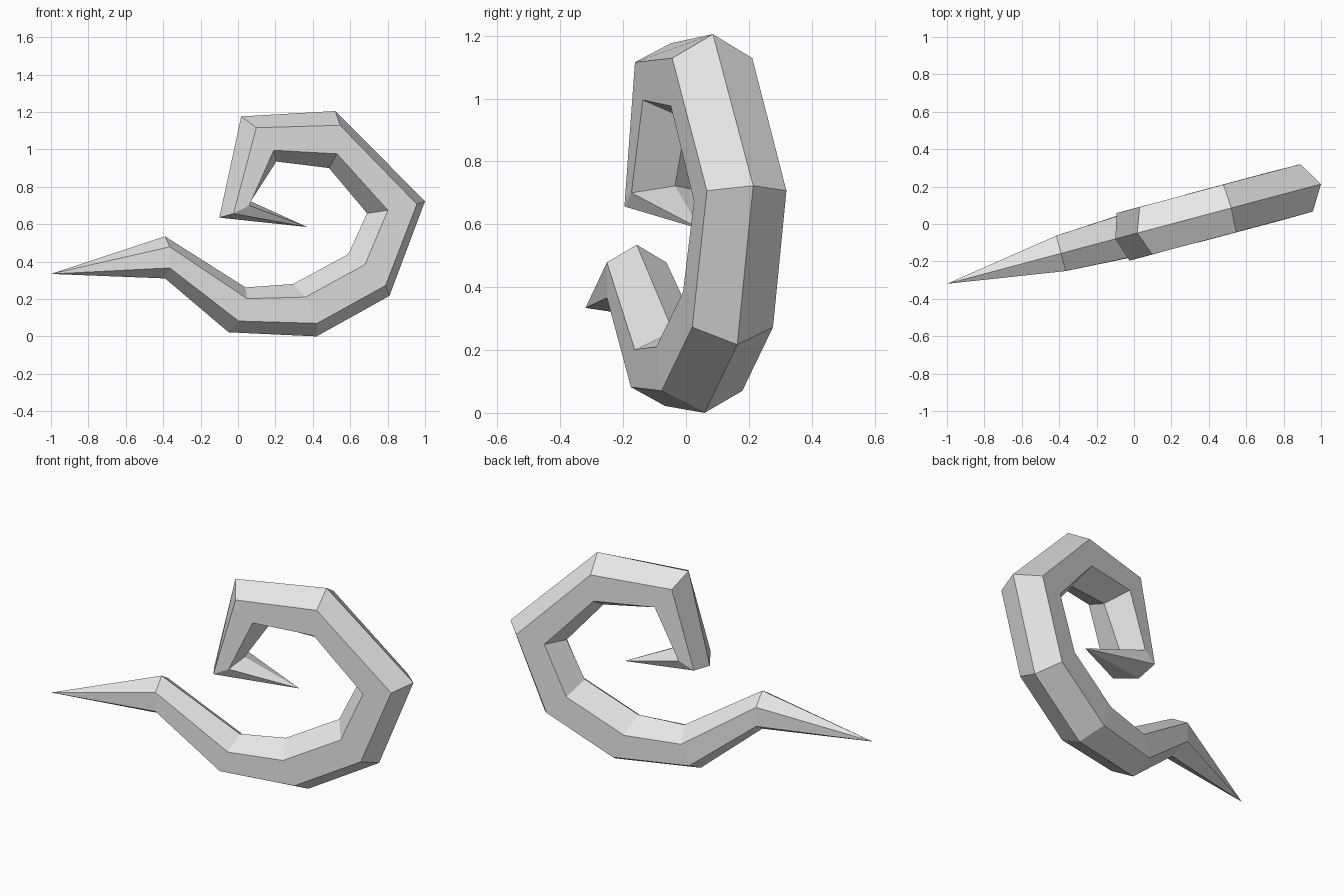
import bpy, bmesh
from mathutils import Vector

if "Cube" in bpy.data.objects:
    bpy.data.objects.remove(bpy.data.objects["Cube"])

# Horn lies in an upright plane turned 15 degrees about z
SLOPE, SHIFT = 0.2667, -0.053
SIDE = Vector((-0.2588, 0.9659, 0))


def on_plane(x, z):
    return Vector((x, SLOPE * x + SHIFT, z))


# Cross-sections: outer ridge x, z, inner ridge x, z, half width
rings = [
    (-0.39, 0.31, -0.39, 0.535, 0.098),
    (-0.05, 0.022, 0.04, 0.262, 0.119),
    (0.42, 0.0, 0.295, 0.28, 0.133),
    (0.81, 0.217, 0.59, 0.44, 0.133),
    (1.0, 0.723, 0.69, 0.658, 0.131),
    (0.52, 1.205, 0.487, 0.90, 0.132),
    (0.017, 1.176, 0.205, 0.935, 0.131),
    (-0.10, 0.635, 0.068, 0.722, 0.132),
]
tip_start, tip_end = (-1.0, 0.334), (0.37, 0.585)

bm = bmesh.new()

# Six-sided rings with a ridge on the outer and inner edge
loops = []
for ox, oz, ix, iz, w in rings:
    o, i = on_plane(ox, oz), on_plane(ix, iz)
    pts = [(0, 0), (0.25, -w), (0.75, -w), (1, 0), (0.75, w), (0.25, w)]
    loops.append([bm.verts.new(o.lerp(i, t) + SIDE * s) for t, s in pts])

# Tube walls
for a, b in zip(loops, loops[1:]):
    for k in range(6):
        n = (k + 1) % 6
        bm.faces.new((a[k], a[n], b[n], b[k]))

# Pointed ends
for loop, tip in ((loops[0], tip_start), (loops[-1], tip_end)):
    v = bm.verts.new(on_plane(*tip))
    for k in range(6):
        bm.faces.new((loop[k], loop[(k + 1) % 6], v))

bmesh.ops.recalc_face_normals(bm, faces=bm.faces[:])
mesh = bpy.data.meshes.new("curled_horn")
bm.to_mesh(mesh)
bm.free()

# Single pale grey colour
mat = bpy.data.materials.new("pale grey")
mat.diffuse_color = (0.8, 0.8, 0.8, 1)
mat.use_nodes = True
mat.node_tree.nodes["Principled BSDF"].inputs["Base Color"].default_value = mat.diffuse_color
mesh.materials.append(mat)
horn = bpy.data.objects.new("curled_horn", mesh)
bpy.context.collection.objects.link(horn)
